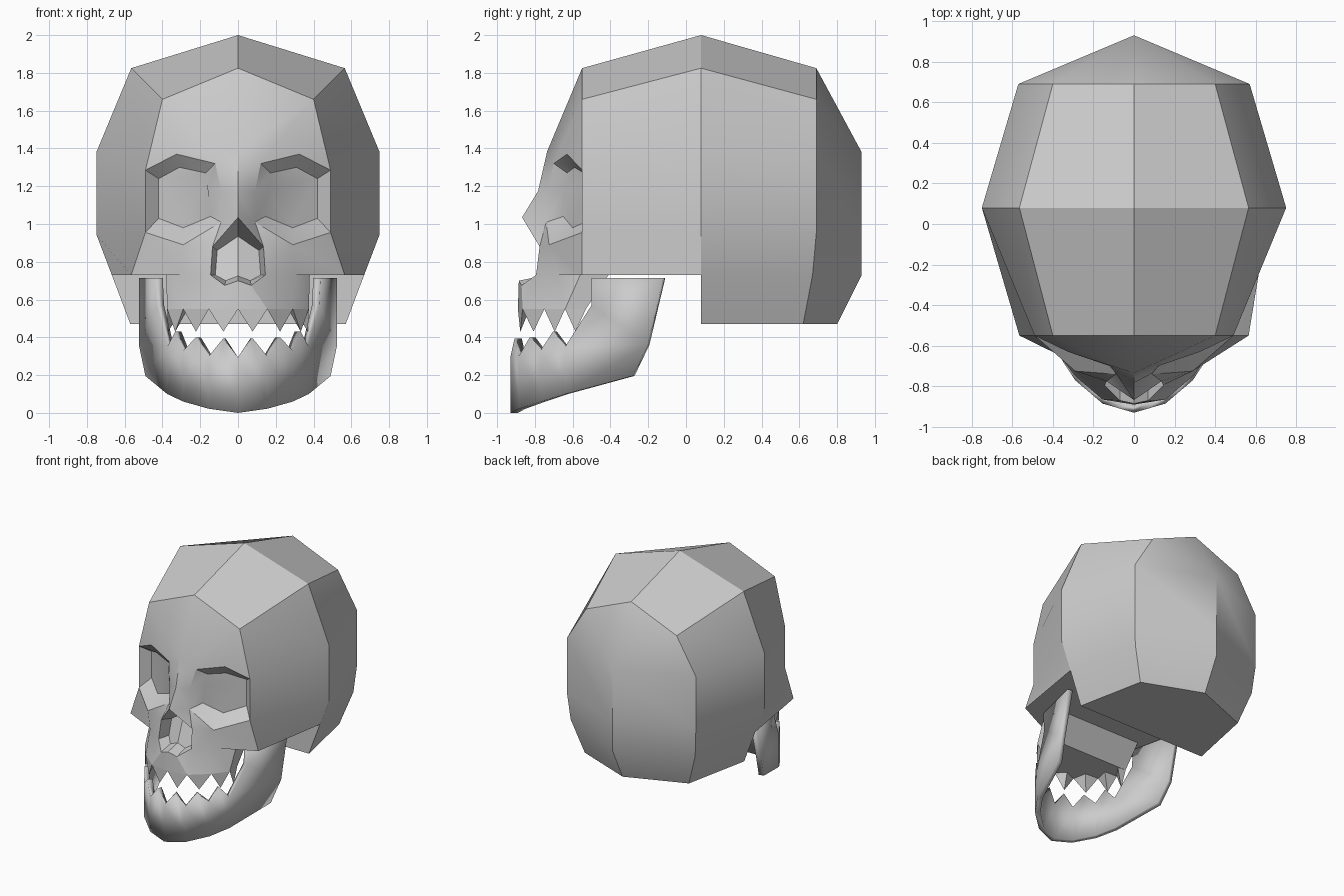
import bpy, bmesh
from mathutils import Vector

if "Cube" in bpy.data.objects:
    bpy.data.objects.remove(bpy.data.objects["Cube"])

P = {}


def points(prefix, coords):
    for i, c in enumerate(coords):
        P[f"{prefix}{i}"] = Vector(c)


def strip(a, b, first, last):
    return [f"{a}{i} {b}{i} {b}{i+1} {a}{i+1}" for i in range(first, last)]


def build(name, faces, extra=(), thickness=0):
    """Build the +x half from named points, mirror it and weld the seam."""
    bm = bmesh.new()
    polys = [[P[k] for k in f.split()] for f in faces] + list(extra)
    for poly in polys:
        bm.faces.new([bm.verts.new(v) for v in poly])
        bm.faces.new([bm.verts.new((-v.x, v.y, v.z)) for v in reversed(poly)])
    bmesh.ops.remove_doubles(bm, verts=bm.verts, dist=0.0005)
    if not thickness:
        bmesh.ops.recalc_face_normals(bm, faces=bm.faces)
    me = bpy.data.meshes.new(name)
    bm.to_mesh(me)
    bm.free()
    ob = bpy.data.objects.new(name, me)
    bpy.context.collection.objects.link(ob)
    if thickness:
        mod = ob.modifiers.new("wall", 'SOLIDIFY')
        mod.thickness = thickness
        mod.offset = -1
    bpy.ops.object.select_all(action='DESELECT')
    bpy.context.view_layer.objects.active = ob
    ob.select_set(True)
    bpy.ops.object.shade_smooth_by_angle(angle=0.44)
    return ob


# Cranium: front, middle and back half rings, then the rear centre line
points("F", [(0, -.55, 1.825), (.40, -.55, 1.66), (.49, -.55, 1.285),
             (.49, -.55, .955), (.565, -.55, .73)])
points("S", [(0, .08, 2), (.565, .08, 1.825), (.75, .08, 1.38),
             (.75, .08, .945), (.668, .08, .73), (.57, .08, .47)])
points("Q", [(0, .69, 1.825), (.40, .69, 1.66), (.57, .69, 1.38),
             (.57, .69, .955), (.55, .67, .73), (.46, .62, .47)])
points("Z", [(0, .93, 1.38), (0, .93, .955), (0, .93, .73), (0, .80, .47)])
points("K", [(0, .08, .73), (0, -.41, .73), (0, -.53, .55), (0, .08, .47)])
cranium = strip("F", "S", 0, 4) + strip("S", "Q", 0, 5) + [
    "Q0 Q1 Z0", "Q1 Q2 Z0", "Q2 Q3 Z1 Z0", "Q3 Q4 Z2 Z1", "Q4 Q5 Z3 Z2",
    "S5 Q5 Z3 K3", "K0 S4 S5 K3"]

# Face: brow, nose bridge, eye rim and nose rim
points("G", [(0, -.735, 1.385), (0, -.783, 1.175), (0, -.868, 1.035)])
points("B", [(.12, -.70, 1.32), (.325, -.63, 1.37)])
points("E", [(.09, -.735, 1.17), (.09, -.74, 1.01), (.29, -.725, .89)])
points("R", [(.135, -.775, .88), (.145, -.794, .73), (.07, -.87, .675),
             (0, -.885, .70)])
points("C", [(.30, -.68, .73)])
face = ["F0 F1 G0", "F1 B1 B0 G0", "F1 F2 B1", "G0 B0 E0 G1", "G1 E0 E1 G2",
        "G2 E1 R0", "E1 E2 R0", "E2 C0 R1 R0", "E2 F3 F4 C0"]

# Eye sockets and nose cavity: rim loop joined to a sunken panel
points("I", [(.17, -.63, 1.27), (.31, -.59, 1.30), (.42, -.49, 1.24),
             (.42, -.49, 1.03), (.29, -.60, .98), (.145, -.65, 1.04),
             (.16, -.65, 1.18)])
rim = "B0 B1 F2 F3 E2 E1 E0".split()
sockets = [f"{rim[i]} {rim[(i+1) % 7]} I{(i+1) % 7} I{i}" for i in range(7)]
sockets.append(" ".join(f"I{i}" for i in range(7)))
points("N", [(0, -.68, .935), (.11, -.68, .86), (.12, -.70, .73),
             (.065, -.76, .70), (0, -.76, .725)])
nose = "G2 R0 R1 R2 R3".split()
sockets += [f"{nose[i]} {nose[i+1]} N{i+1} N{i}" for i in range(4)]
sockets.append("N0 N1 N2 N3 N4")

# Upper jaw block below the cheeks
points("U", [(.38, -.56, .73), (.38, -.41, .73)])
points("D", [(0, -.89, .55), (.155, -.865, .55), (.29, -.75, .55),
             (.375, -.64, .55), (.365, -.53, .55)])
upper = ["R3 R2 D1 D0", "R2 R1 D1", "R1 C0 D2 D1", "C0 U0 D3 D2", "U0 U1 D4 D3",
         "U1 K1 K2 D4", "D0 D1 D2 D3 D4 K2", "F4 S4 K0 K1 U1 U0 C0"]
build("skull", cranium + face + sockets + upper)

# Upper teeth: one pointed wedge per jaw segment
teeth = []
for i in range(4):
    a, b = P[f"D{i}"], P[f"D{i+1}"]
    mid = (a + b) / 2
    tip = mid + Vector((0, 0, -.12))
    inner = mid + Vector((-mid.x * .2, .05, 0))
    teeth += [[a, tip, b], [b, tip, inner], [inner, tip, a], [a, b, inner]]
build("upper_teeth", [], teeth)

# Lower jaw: bent wall with a zigzag tooth edge and a raised branch at the back
points("J", [(0, -.93, 0), (.155, -.885, .022), (.29, -.77, .06),
             (.375, -.64, .10), (.49, -.285, .195)])
points("T", [(0, -.93, .295), (.155, -.885, .30), (.29, -.77, .33),
             (.375, -.64, .35)])
points("H", [(.43, -.50, .57), (.437, -.50, .715), (.525, -.12, .715),
             (.525, -.205, .36)])
wall = []
for i, peak in enumerate((.395, .40, .43)):
    a, b = P[f"T{i}"], P[f"T{i+1}"]
    tip = (a + b) / 2
    tip.z = peak
    wall.append([P[f"J{i}"], P[f"J{i+1}"], b, tip, a])
build("lower_jaw", ["J3 J4 H3 T3", "T3 H3 H0", "H0 H3 H2 H1"], wall, thickness=.04)
